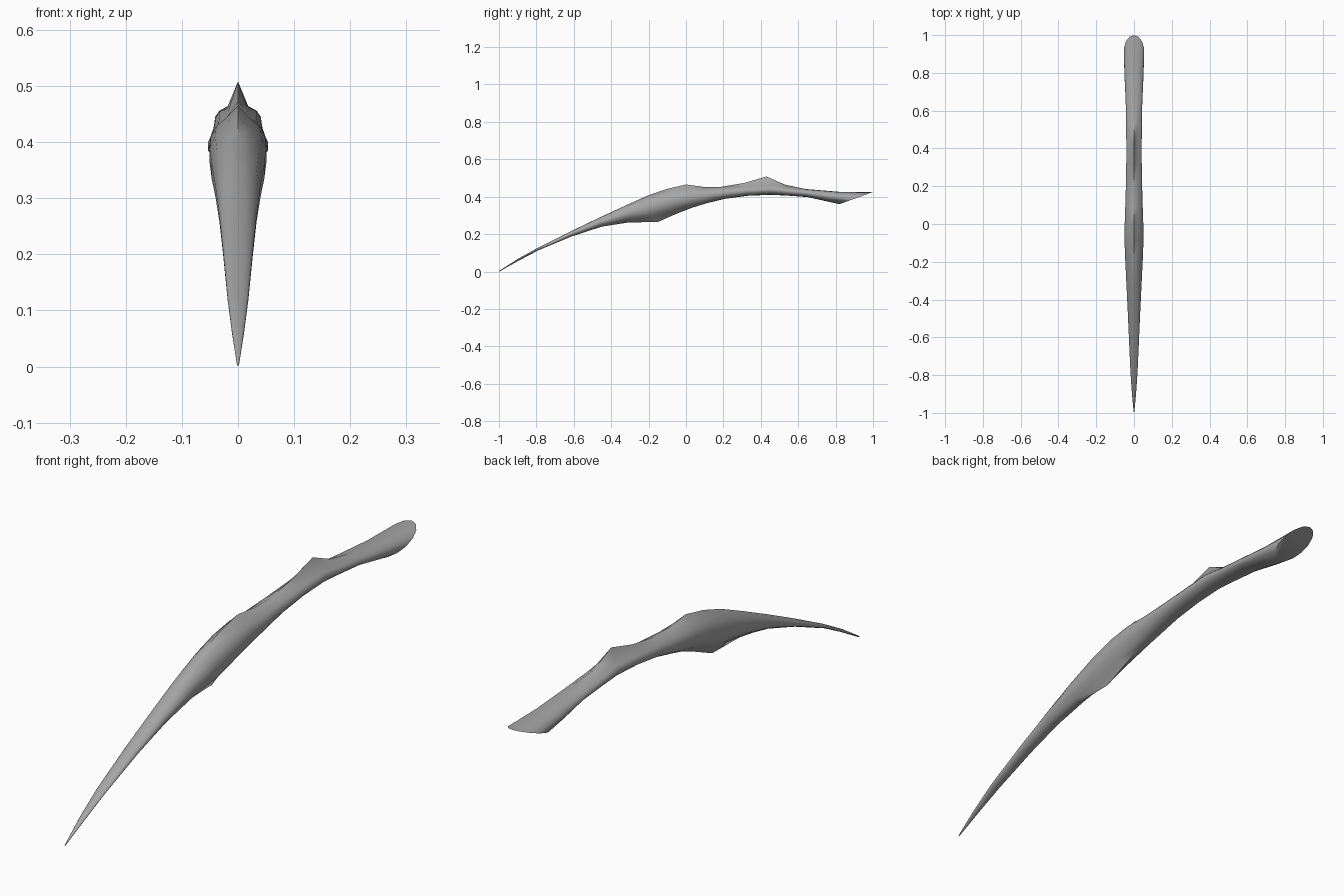
import bpy, bmesh, math

# Stations along the tusk: top y, top z, bottom y, bottom z, half width,
# share of the height taken by the upper ridge, share taken by the lower ridge
STATIONS = [
    (-0.995, 0.006, -0.993, 0.002, 0.002, 0.00, 0.00),
    (-0.90, 0.067, -0.90, 0.055, 0.011, 0.00, 0.00),
    (-0.79, 0.128, -0.79, 0.113, 0.019, 0.00, 0.00),
    (-0.62, 0.213, -0.61, 0.188, 0.027, 0.00, 0.00),
    (-0.47, 0.285, -0.45, 0.240, 0.034, 0.00, 0.03),
    (-0.33, 0.350, -0.31, 0.262, 0.041, 0.00, 0.10),
    (-0.20, 0.408, -0.15, 0.265, 0.048, 0.02, 0.17),
    (-0.10, 0.442, -0.05, 0.309, 0.052, 0.08, 0.10),
    (0.00, 0.465, 0.03, 0.340, 0.050, 0.14, 0.03),
    (0.09, 0.453, 0.11, 0.365, 0.047, 0.10, 0.00),
    (0.19, 0.453, 0.21, 0.389, 0.044, 0.08, 0.00),
    (0.31, 0.473, 0.33, 0.405, 0.042, 0.25, 0.00),
    (0.43, 0.508, 0.45, 0.410, 0.042, 0.42, 0.00),
    (0.53, 0.464, 0.54, 0.406, 0.043, 0.20, 0.00),
    (0.64, 0.441, 0.65, 0.398, 0.045, 0.00, 0.00),
    (0.82, 0.426, 0.74, 0.378, 0.051, 0.00, 0.00),
    (1.00, 0.425, 0.82, 0.360, 0.055, 0.00, 0.00),
]
SIDES = 14

bm = bmesh.new()


def ring(ty, tz, by, bz, w, upper, lower):
    """Oval section whose top and bottom points are pulled out to ridges."""
    verts = []
    for i in range(SIDES):
        a = 2 * math.pi * i / SIDES
        t = upper + (1 - upper - lower) * (0.5 - 0.5 * math.cos(a))
        if i == 0:
            t = 0
        elif i == SIDES // 2:
            t = 1
        verts.append(bm.verts.new((w * math.sin(a), ty + (by - ty) * t, tz + (bz - tz) * t)))
    return verts


# Loft the body, close it with a point in front and a slanted cut at the back
rings = [ring(*s) for s in STATIONS]
for a, b in zip(rings, rings[1:]):
    for i in range(SIDES):
        j = (i + 1) % SIDES
        bm.faces.new((a[i], a[j], b[j], b[i]))
tip = bm.verts.new((0, -1, 0))
for i in range(SIDES):
    bm.faces.new((tip, rings[0][(i + 1) % SIDES], rings[0][i]))
bm.faces.new(rings[-1])
bmesh.ops.recalc_face_normals(bm, faces=bm.faces)

mesh = bpy.data.meshes.new("curved_tusk")
bm.to_mesh(mesh)
bm.free()
tusk = bpy.data.objects.new("curved_tusk", mesh)
bpy.context.collection.objects.link(tusk)

# Dark grey surface
grey = bpy.data.materials.new("dark_grey")
grey.diffuse_color = (0.38, 0.38, 0.38, 1)
mesh.materials.append(grey)

bpy.context.view_layer.objects.active = tusk
tusk.select_set(True)
bpy.ops.object.shade_smooth_by_angle(angle=math.radians(60))
